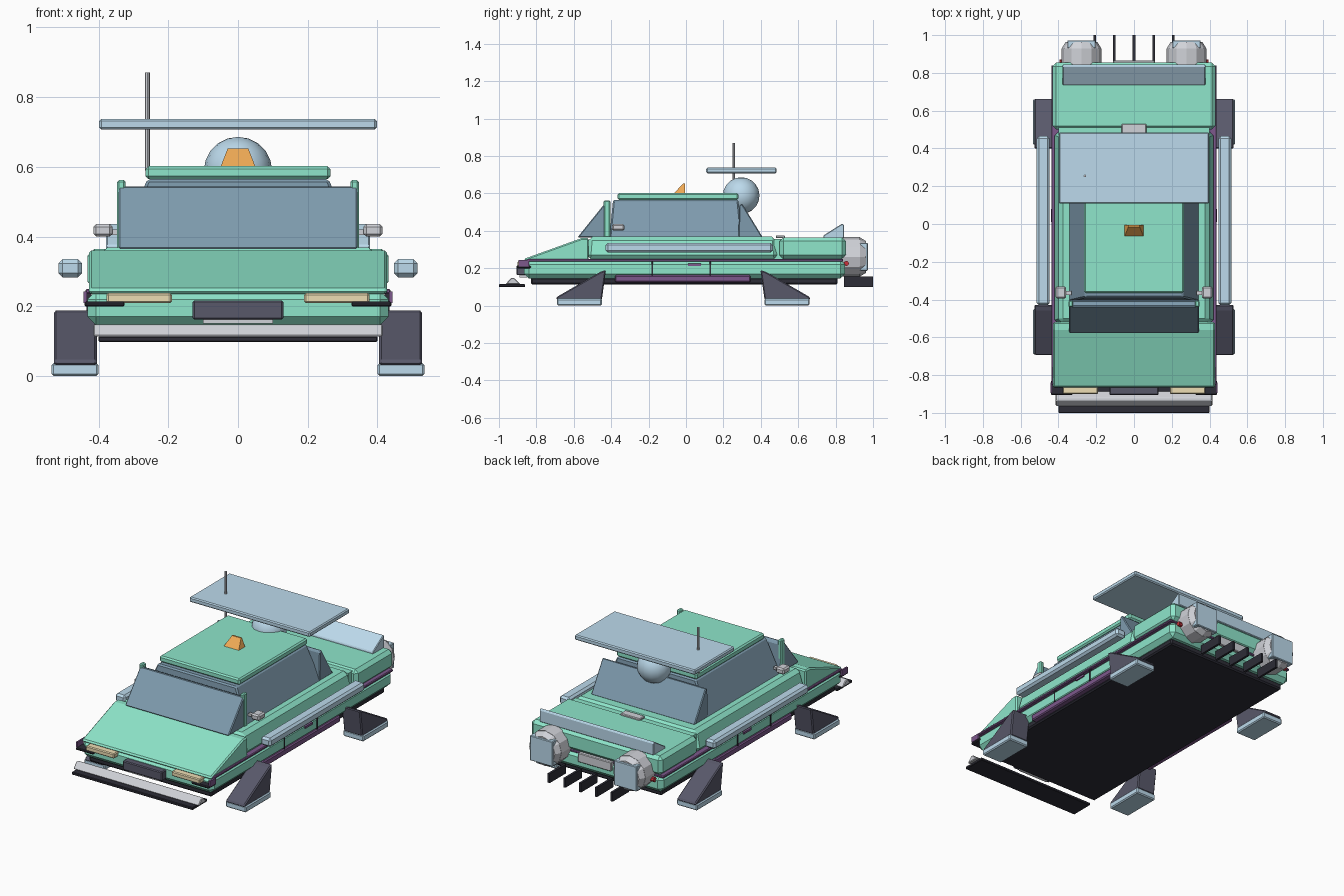
import bpy, bmesh, math
from mathutils import Matrix

if "Cube" in bpy.data.objects:
    bpy.data.objects.remove(bpy.data.objects["Cube"])


def lin(c):
    return c / 12.92 if c <= 0.04 else ((c + 0.055) / 1.055) ** 2.4


def mat(name, r, g, b):
    m = bpy.data.materials.new(name)
    m.diffuse_color = (lin(r / 255), lin(g / 255), lin(b / 255), 1)
    m.use_nodes = True
    m.node_tree.nodes["Principled BSDF"].inputs["Base Color"].default_value = m.diffuse_color
    return m


TEAL = mat("teal", 142, 230, 203)
GLASS = mat("glass", 126, 155, 174)
BLUE = mat("pale_blue", 188, 218, 236)
DARK = mat("dark", 88, 88, 106)
BLACK = mat("black", 45, 45, 55)
PURPLE = mat("purple", 125, 88, 140)
ORANGE = mat("orange", 240, 170, 85)
CREAM = mat("cream", 238, 222, 180)
SILVER = mat("silver", 208, 210, 216)
RED = mat("red", 200, 50, 60)


def finish(name, bm, m, bevel=0):
    bmesh.ops.recalc_face_normals(bm, faces=bm.faces)
    me = bpy.data.meshes.new(name)
    bm.to_mesh(me)
    bm.free()
    ob = bpy.data.objects.new(name, me)
    bpy.context.collection.objects.link(ob)
    me.materials.append(m)
    if bevel:
        mod = ob.modifiers.new("bevel", 'BEVEL')
        mod.width, mod.segments = bevel, 1
    return ob


def box(name, x, y, z, m, bevel=0, top=(0, 0)):
    """Box from (min, max) ranges; top = inset of the upper face in x and y."""
    bm = bmesh.new()
    bmesh.ops.create_cube(bm, size=1)
    for v in bm.verts:
        up = v.co.z > 0
        sx, sy = math.copysign(1, v.co.x), math.copysign(1, v.co.y)
        v.co = (x[sx > 0] - (sx * top[0] if up else 0),
                y[sy > 0] - (sy * top[1] if up else 0), z[up])
    return finish(name, bm, m, bevel)


def prism(name, pts, x0, x1, m, bevel=0):
    """Side profile of (y, z) points extruded along x."""
    bm = bmesh.new()
    f = bm.faces.new([bm.verts.new((x0, y, z)) for y, z in pts])
    ext = bmesh.ops.extrude_face_region(bm, geom=[f])
    for v in ext["geom"]:
        if isinstance(v, bmesh.types.BMVert):
            v.co.x = x1
    return finish(name, bm, m, bevel)


def cyl(name, c, r1, r2, depth, m, axis='Z', n=12, bevel=0):
    bm = bmesh.new()
    rot = {'Z': Matrix(), 'Y': Matrix.Rotation(-math.pi / 2, 4, 'X'),
           'X': Matrix.Rotation(math.pi / 2, 4, 'Y')}[axis]
    bmesh.ops.create_cone(bm, cap_ends=True, segments=n, radius1=r1, radius2=r2,
                          depth=depth, matrix=Matrix.Translation(c) @ rot)
    return finish(name, bm, m, bevel)


def pair(x0, x1):
    """Left and right x ranges."""
    return (("right", (x0, x1)), ("left", (-x1, -x0)))


# Hull
box("underbody", (-0.405, 0.405), (-0.83, 0.81), (0.112, 0.15), BLACK, 0.008)
box("lower_body", (-0.432, 0.432), (-0.865, 0.85), (0.145, 0.245), TEAL, 0.025)
box("belt_trim", (-0.438, 0.438), (-0.85, 0.84), (0.235, 0.25), PURPLE, 0.004)
prism("hood", [(-0.865, 0.235), (-0.865, 0.25), (-0.56, 0.36), (-0.52, 0.36), (-0.52, 0.235)],
      -0.428, 0.428, TEAL, 0.01)
box("mid_body", (-0.425, 0.425), (-0.53, 0.49), (0.25, 0.368), TEAL, 0.02, (0.03, 0.01))
box("rear_deck", (-0.432, 0.432), (0.5, 0.855), (0.25, 0.364), TEAL, 0.02)
box("deck_joint", (-0.40, 0.40), (0.47, 0.52), (0.25, 0.355), TEAL)
box("deck_vent", (-0.065, 0.065), (0.48, 0.53), (0.36, 0.375), SILVER, 0.004)

# Cabin
box("cabin_glass", (-0.345, 0.345), (-0.41, 0.30), (0.36, 0.565), GLASS, 0.008, (0.085, 0.02))
prism("windscreen", [(-0.58, 0.365), (-0.435, 0.545), (-0.41, 0.535), (-0.40, 0.365)],
      -0.343, 0.343, GLASS, 0.005)
prism("rear_window", [(0.41, 0.365), (0.30, 0.545), (0.285, 0.535), (0.28, 0.365)],
      -0.343, 0.343, GLASS, 0.005)
box("roof", (-0.265, 0.265), (-0.365, 0.28), (0.565, 0.602), TEAL, 0.008)

# Roof equipment
bm = bmesh.new()
bmesh.ops.create_uvsphere(bm, u_segments=16, v_segments=10, radius=0.098,
                          matrix=Matrix.Translation((0, 0.295, 0.588)))
for f in bm.faces:
    f.smooth = True
finish("sensor_dome", bm, BLUE)
box("roof_panel", (-0.398, 0.398), (0.108, 0.485), (0.707, 0.737), BLUE, 0.006)
cyl("antenna", (-0.26, 0.255, 0.73), 0.007, 0.007, 0.28, SILVER, n=8)
beacon = prism("beacon", [(-0.065, 0.60), (-0.015, 0.652), (-0.005, 0.652), (-0.005, 0.60)],
               -0.05, 0.05, ORANGE)
for v in beacon.data.vertices:
    if v.co.z > 0.62:
        v.co.x *= 0.6

# Rear wing and tail
prism("rear_wing", [(0.735, 0.36), (0.735, 0.375), (0.835, 0.438), (0.845, 0.432), (0.845, 0.36)],
      -0.378, 0.378, BLUE, 0.004)
box("rear_plate", (-0.11, 0.11), (0.84, 0.866), (0.20, 0.255), SILVER, 0.004)
for i in range(-2, 3):
    box("diffuser_fin", (i * 0.104 - 0.007, i * 0.104 + 0.007), (0.845, 1.0), (0.10, 0.155), BLACK)

# Nose
box("front_splitter", (-0.40, 0.40), (-1.0, -0.86), (0.098, 0.114), BLACK, 0.003)
prism("front_bumper", [(-0.965, 0.114), (-0.935, 0.148), (-0.92, 0.148), (-0.885, 0.114)],
      -0.415, 0.415, SILVER, 0.004)
box("front_grille", (-0.13, 0.13), (-0.905, -0.85), (0.162, 0.217), DARK, 0.005)
box("front_plate", (-0.10, 0.10), (-0.89, -0.85), (0.15, 0.165), SILVER)

# Mirrored side parts
for side, sgn in (("right", 1), ("left", -1)):
    def X(a, b):
        return tuple(sorted((a * sgn, b * sgn)))
    box(side + "_side_rail", X(0.447, 0.515), (-0.43, 0.465), (0.283, 0.335), BLUE, 0.012)
    box(side + "_sill", X(0.38, 0.437), (-0.38, 0.345), (0.124, 0.162), PURPLE, 0.006)
    box(side + "_pillar", X(0.322, 0.347), (-0.44, -0.405), (0.36, 0.562), TEAL, 0.006)
    box(side + "_mirror", X(0.36, 0.415), (-0.395, -0.33), (0.40, 0.436), SILVER, 0.008)
    box(side + "_mirror_arm", X(0.33, 0.37), (-0.375, -0.355), (0.405, 0.42), SILVER)
    box(side + "_headlight", X(0.19, 0.377), (-0.90, -0.85), (0.209, 0.238), CREAM, 0.005)
    box(side + "_bumper_corner", X(0.325, 0.44), (-0.905, -0.83), (0.199, 0.213), BLACK, 0.004)
    box(side + "_corner_guard", X(0.433, 0.443), (-0.895, -0.84), (0.21, 0.243), PURPLE)
    box(side + "_handle", X(0.42, 0.44), (0.01, 0.08), (0.211, 0.224), PURPLE)
    for y in (-0.18, 0.13):
        box(side + "_door_seam", X(0.42, 0.435), (y - 0.004, y + 0.004), (0.16, 0.235), BLACK)
    # Thrusters
    cx = 0.278 * sgn
    cyl(side + "_thruster", (cx, 0.88, 0.26), 0.106, 0.106, 0.10, SILVER, 'Y')
    cyl(side + "_thruster_rim", (cx, 0.945, 0.26), 0.106, 0.085, 0.035, SILVER, 'Y')
    box(side + "_nozzle", (cx - 0.075, cx + 0.075), (0.93, 0.972), (0.185, 0.335), BLUE, 0.004)
    cyl(side + "_tail_light", (0.38 * sgn, 0.857, 0.225), 0.014, 0.014, 0.03, RED, 'X', 8)
    # Landing legs
    for end, e, off in (("front", -1, 0.428), ("rear", 1, 0.398)):
        pts = [(e * (off + d), z) for d, z in
               ((0, 0.19), (0.03, 0.18), (0.265, 0.045), (0.265, 0.03), (0.022, 0.03))]
        prism(f"{side}_{end}_leg", pts, 0.405 * sgn, 0.528 * sgn, DARK, 0.006)
        box(f"{side}_{end}_foot", X(0.40, 0.535), tuple(sorted((e * (off + 0.022), e * (off + 0.262)))),
            (0, 0.037), BLUE, 0.006)
